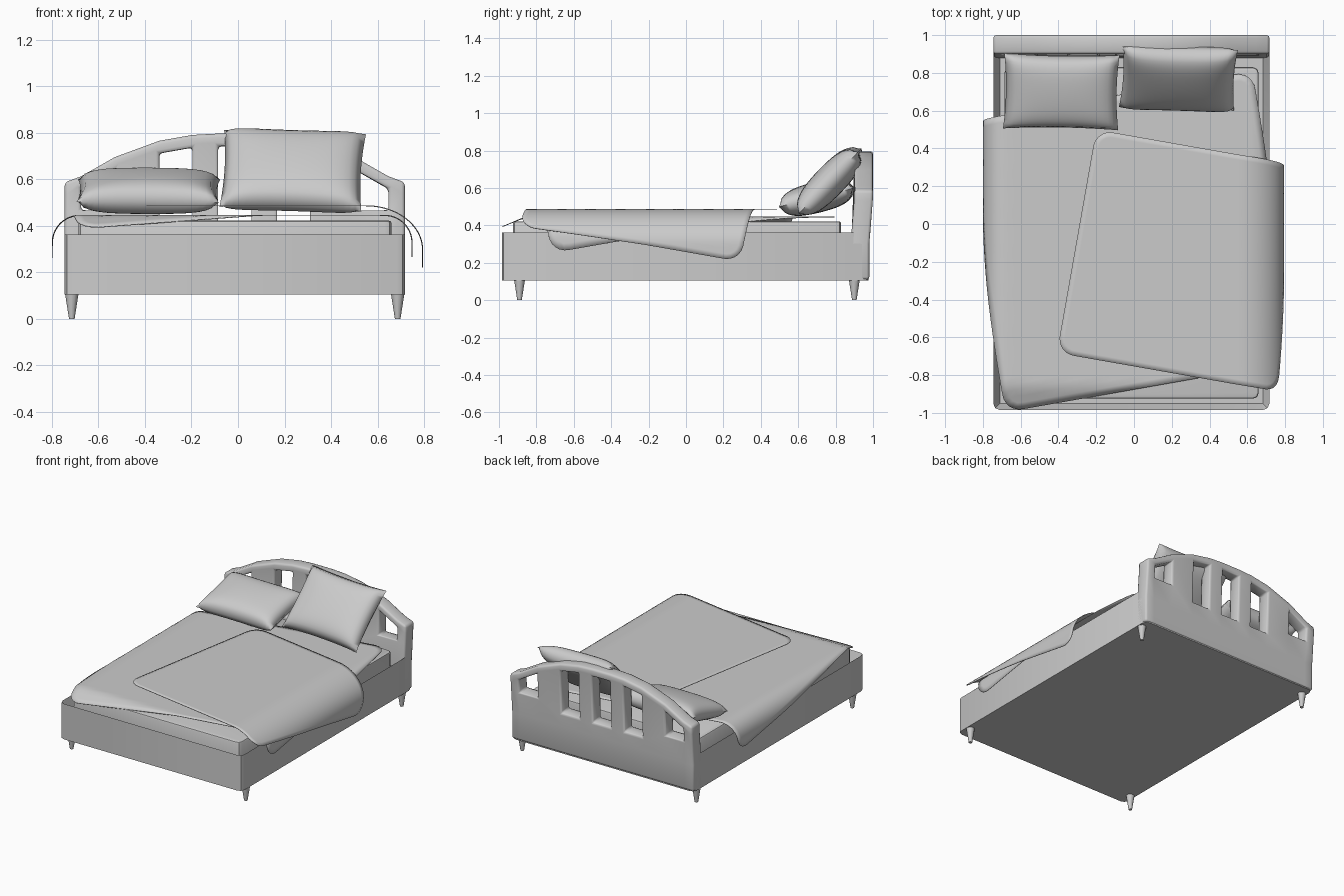
import bpy, bmesh
from math import sin, cos, pi, radians, hypot
from mathutils import Matrix, Vector

if "Cube" in bpy.data.objects:
    bpy.data.objects.remove(bpy.data.objects["Cube"])

CX = -0.014  # centre of the bed frame


def finish(name, bm, angle=40):
    bmesh.ops.recalc_face_normals(bm, faces=bm.faces)
    me = bpy.data.meshes.new(name)
    bm.to_mesh(me)
    bm.free()
    ob = bpy.data.objects.new(name, me)
    bpy.context.collection.objects.link(ob)
    bpy.ops.object.select_all(action='DESELECT')
    ob.select_set(True)
    bpy.context.view_layer.objects.active = ob
    bpy.ops.object.shade_smooth_by_angle(angle=radians(angle))
    return ob


def box(x0, x1, y0, y1, z0, z1, corner):
    bm = bmesh.new()
    bmesh.ops.create_cube(bm, size=1)
    bmesh.ops.scale(bm, vec=(x1 - x0, y1 - y0, z1 - z0), verts=bm.verts)
    bmesh.ops.translate(bm, vec=((x0 + x1) / 2, (y0 + y1) / 2, (z0 + z1) / 2), verts=bm.verts)
    up = [e for e in bm.edges if abs(e.verts[0].co.z - e.verts[1].co.z) > 0.01]
    bmesh.ops.bevel(bm, geom=up, offset=corner, segments=2, profile=0.5, affect='EDGES')
    return bm


def top_face(bm):
    return max(bm.faces, key=lambda f: f.calc_center_median().z)


# Base frame with a recessed top
bm = box(CX - 0.731, CX + 0.731, -0.985, 0.975, 0.105, 0.363, 0.035)
top = top_face(bm)
bmesh.ops.inset_region(bm, faces=[top], thickness=0.035)
bmesh.ops.translate(bm, vec=(0, 0, -0.08), verts=top.verts)
finish("bed_frame", bm)

# Mattress with a softened top edge
bm = box(-0.686, 0.66, -0.925, 0.83, 0.27, 0.422, 0.03)
bmesh.ops.bevel(bm, geom=list(top_face(bm).edges), offset=0.012, segments=2,
                profile=0.5, affect='EDGES')
finish("mattress", bm)

# Tapered legs
for sx in (-1, 1):
    for y in (-0.89, 0.9):
        bm = bmesh.new()
        bmesh.ops.create_cone(bm, cap_ends=True, segments=12, radius1=0.012, radius2=0.03,
                              depth=0.115, matrix=Matrix.Translation((CX + sx * 0.7, y, 0.0575)))
        finish("leg", bm)

# Arched headboard: columns of quads with five openings, then thickened
half = [(0.071, 0.796), (0.182, 0.79), (0.324, 0.765), (0.515, 0.695), (0.66, 0.612), (0.731, 0.585)]
cols = [(-x, z) for x, z in reversed(half)] + half
bm = bmesh.new()
grid = []
for x, z in cols:
    levels = (0.11, 0.3, 0.4 if abs(x) < 0.4 else 0.46, z - 0.055, z)
    grid.append([bm.verts.new((CX + x, 0.98 + 0.02 * min(1, max(0, (h - 0.3) / 0.25)), h))
                 for h in levels])
for i in range(len(cols) - 1):
    for j in range(4):
        if j == 2 and i % 2 == 1:
            continue
        bm.faces.new((grid[i][j], grid[i + 1][j], grid[i + 1][j + 1], grid[i][j + 1]))
head = finish("headboard", bm)
if head.data.polygons[0].normal.y < 0:
    head.data.flip_normals()
mod = head.modifiers.new("thickness", 'SOLIDIFY')
mod.thickness, mod.offset = 0.1, -1
mod = head.modifiers.new("soft_edges", 'BEVEL')
mod.width, mod.segments, mod.limit_method, mod.angle_limit = 0.014, 2, 'ANGLE', radians(50)


def blanket(name, corner, size, angle, z0, left, right, a, b, arc, sag, n=44):
    """Rounded rectangle turned in plan, bent down past the left and right mattress edges."""
    ca, sa = cos(radians(angle)), sin(radians(angle))
    w, l = size
    r = 0.09
    bm = bmesh.new()
    rows = []
    for j in range(n + 1):
        row = []
        for i in range(n + 1):
            p, q = (i / n - 0.5) * w, (j / n - 0.5) * l
            # pull the corners into arcs
            dx, dy = abs(p) - w / 2 + r, abs(q) - l / 2 + r
            if dx > 0 and dy > 0:
                k = max(dx, dy) / hypot(dx, dy)
                p = (w / 2 - r + dx * k) * (1 if p > 0 else -1)
                q = (l / 2 - r + dy * k) * (1 if q > 0 else -1)
            p, q = p + w / 2, q - l / 2
            x, y = corner[0] + p * ca - q * sa, corner[1] + p * sa + q * ca
            z = z0
            for edge, sgn in ((right, 1), (left, -1)):
                s = (x - edge) * sgn
                if s > 0:
                    t = min(s / arc, 1) * pi / 2
                    x = edge + sgn * a * sin(t)
                    z -= b * (1 - cos(t)) + max(0, s - arc)
            if y < -0.86:
                z -= sag * min(1, (-0.86 - y) / 0.13)
            row.append(bm.verts.new((x, y, z)))
        rows.append(row)
    for j in range(n):
        for i in range(n):
            bm.faces.new((rows[j][i], rows[j][i + 1], rows[j + 1][i + 1], rows[j + 1][i]))
    ob = finish(name, bm, 60)
    m = ob.modifiers.new("cloth_thickness", 'SOLIDIFY')
    m.thickness = 0.004
    return ob


# Two crossed blankets (corner = unfolded back left corner)
blanket("lower_blanket", (-0.95, 0.53), (1.6, 1.55), 10, 0.447, -0.68, 0.63, 0.12, 0.12, 0.19, 0.055)
blanket("upper_blanket", (-0.2, 0.5), (1.2, 1.2), -10, 0.488, -2, 0.55, 0.245, 0.19, 0.34, 0)


def pillow(name, centre, w, h, t, tilt, roll, n=24):
    bm = bmesh.new()
    bmesh.ops.create_cube(bm, size=2)
    bmesh.ops.delete(bm, geom=[f for f in bm.faces if abs(f.normal.z) < 0.5], context='FACES_ONLY')
    bmesh.ops.subdivide_edges(bm, edges=bm.edges, cuts=n - 1, use_grid_fill=True)
    for v in bm.verts:
        u, s, side = v.co
        puff = max(0, (1 - abs(u) ** 6) * (1 - abs(s) ** 6)) ** 0.5
        dip = 0.75 + 0.25 * (1 - u * u) * (1 - s * s)
        v.co = (u * w / 2 * (1 - 0.04 * (1 - s * s)), s * h / 2 * (1 - 0.05 * (1 - u * u)),
                (1 if side > 0 else -1) * t / 2 * puff * dip)
    bmesh.ops.remove_doubles(bm, verts=bm.verts, dist=0.0005)
    m = (Matrix.Translation(centre) @ Matrix.Rotation(radians(tilt), 4, 'X')
         @ Matrix.Rotation(radians(roll), 4, 'Z'))
    bmesh.ops.transform(bm, matrix=m, verts=bm.verts)
    finish(name, bm, 70)


# Pillows: one lying, one leaning on the headboard
pillow("lying_pillow", (-0.385, 0.7, 0.55), 0.61, 0.41, 0.165, 14, -1)
pillow("leaning_pillow", (0.235, 0.77, 0.637), 0.61, 0.46, 0.17, 46, -2.5)
